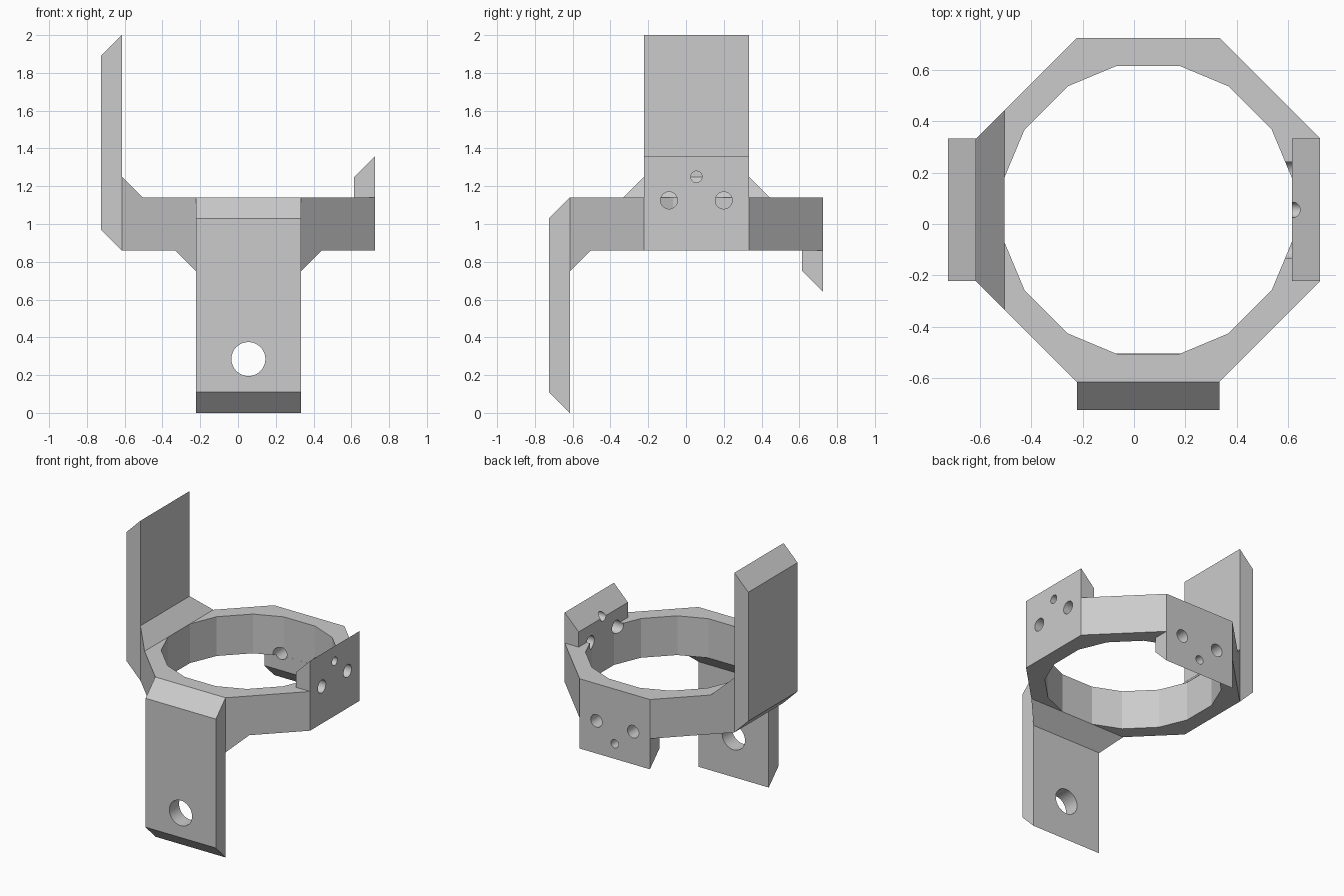
import bpy, bmesh, math
from mathutils import Matrix

cube = bpy.data.objects.get("Cube")
if cube:
    bpy.data.objects.remove(cube, do_unlink=True)

R = 0.67                                    # ring apothem
W = R * math.tan(math.radians(22.5))        # half width of one ring side
T = 0.11                                    # plate thickness
H = 0.14                                    # half height of the ring
CENTRE = Matrix.Translation((0.055, 0.055, 1.0))

grey = bpy.data.materials.new("plain_grey")
grey.use_nodes = True
grey.diffuse_color = (0.6, 0.6, 0.6, 1)
grey.node_tree.nodes["Principled BSDF"].inputs["Base Color"].default_value = (0.6, 0.6, 0.6, 1)


def frame(angle, up):
    """Local x points outward, z points up or down from the ring's middle."""
    return CENTRE @ Matrix.Rotation(math.radians(angle), 4, "Z") @ Matrix.Diagonal((1, 1, up, 1))


def finish(name, bm, matrix):
    bm.transform(matrix)
    bmesh.ops.recalc_face_normals(bm, faces=bm.faces)
    mesh = bpy.data.meshes.new(name)
    bm.to_mesh(mesh)
    bm.free()
    mesh.materials.append(grey)
    obj = bpy.data.objects.new(name, mesh)
    bpy.context.collection.objects.link(obj)
    return obj


def hull(name, points, matrix):
    bm = bmesh.new()
    for p in points:
        bm.verts.new(p)
    bmesh.ops.convex_hull(bm, input=bm.verts)
    bmesh.ops.dissolve_limit(bm, angle_limit=0.01, verts=bm.verts, edges=bm.edges)
    return finish(name, bm, matrix)


def plate(name, profile, matrix):
    return hull(name, [(r, t, h) for r, h in profile for t in (-W, W)], matrix)


def boolean(obj, other, operation):
    bpy.context.view_layer.objects.active = obj
    mod = obj.modifiers.new(operation.lower(), "BOOLEAN")
    mod.operation = operation
    mod.solver = "EXACT"
    mod.object = other
    bpy.ops.object.modifier_apply(modifier=mod.name)
    bpy.data.objects.remove(other, do_unlink=True)


def drill(obj, t, h, radius, matrix):
    bm = bmesh.new()
    bmesh.ops.create_cone(bm, cap_ends=True, segments=32, radius1=radius, radius2=radius, depth=0.5)
    local = Matrix.Translation((R, t, h)) @ Matrix.Rotation(math.pi / 2, 4, "Y")
    boolean(obj, finish("cutter", bm, matrix @ local), "DIFFERENCE")


# Octagonal ring with a sixteen-sided opening
def build_ring():
    bm = bmesh.new()
    outer = [(R / math.cos(math.pi / 8), 22.5 + 45 * i) for i in range(8)]
    inner = [(0.574, 90 * q + a) for q in range(4) for a in (12.4, 33, 57, 77.6)]
    edges = []
    for loop in (outer, inner):
        verts = [bm.verts.new((r * math.cos(math.radians(a)), r * math.sin(math.radians(a)), -H))
                 for r, a in loop]
        edges += [bm.edges.new((v, verts[i - 1])) for i, v in enumerate(verts)]
    base = bmesh.ops.triangle_fill(bm, edges=edges, use_beauty=True)
    faces = [g for g in base["geom"] if isinstance(g, bmesh.types.BMFace)]
    top = bmesh.ops.extrude_face_region(bm, geom=faces, use_keep_orig=True)
    bmesh.ops.translate(bm, vec=(0, 0, 2 * H),
                        verts=[g for g in top["geom"] if isinstance(g, bmesh.types.BMVert)])
    return finish("mounting_ring", bm, CENTRE)


ring = build_ring()

# Short drilled tabs: one rises on the left side, one hangs at the back
tab_profile = [(R, H), (R, 0.358), (R - T, 0.248), (R - T, H)]
for angle, up in ((0, 1), (90, -1)):
    m = frame(angle, up)
    boolean(ring, plate("tab", tab_profile, m), "UNION")
    for t, h, radius in ((-0.145, 0.125, 0.045), (0.145, 0.125, 0.045), (0, 0.25, 0.03)):
        drill(ring, t, h, radius, m)

# Long arms with bevelled ends and a gusset: one rises on the right, one hangs in front
arm_profile = [(R, -H), (R + T, -H + T), (R + T, 1 - T), (R, 1)]
parts = [ring]
for side, angle, up in (("right", 180, 1), ("front", 270, -1)):
    m = frame(angle, up)
    arm = plate(side + "_arm", arm_profile, m)
    drill(arm, 0, 0.715, 0.09, m)
    corners = [(R, s * W, h) for s in (-1, 1) for h in (H, H + T)]
    corners += [(R - T, s * (W + T), H) for s in (-1, 1)]
    parts += [arm, hull(side + "_gusset", corners, m)]

# Round holes shade smooth, everything else stays flat
for obj in parts:
    bpy.ops.object.select_all(action="DESELECT")
    obj.select_set(True)
    bpy.context.view_layer.objects.active = obj
    bpy.ops.object.shade_smooth_by_angle(angle=math.radians(15))
